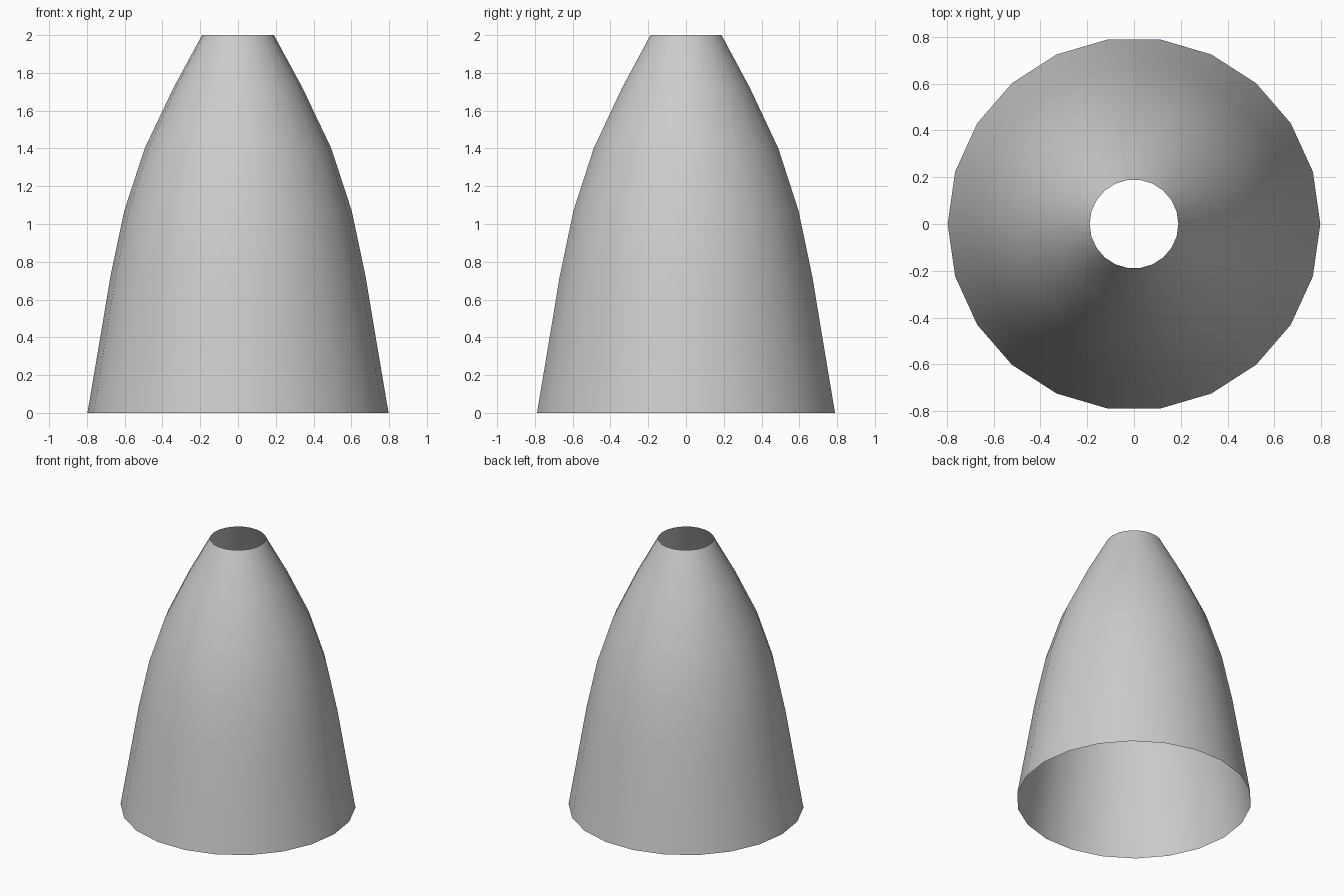
import bpy, bmesh
from math import cos, sin, tau

if "Cube" in bpy.data.objects:
    bpy.data.objects.remove(bpy.data.objects["Cube"])

SIDES = 22
# Shell profile: (radius, height)
PROFILE = [(0.797, 0), (0.736, 0.36), (0.676, 0.72), (0.602, 1.07),
           (0.494, 1.40), (0.342, 1.72), (0.19, 2.0)]

# Open tapered shell, lathed from the profile
bm = bmesh.new()
rings = [[bm.verts.new((r * cos(tau * i / SIDES), r * sin(tau * i / SIDES), z))
          for i in range(SIDES)] for r, z in PROFILE]
for low, high in zip(rings, rings[1:]):
    for i in range(SIDES):
        j = (i + 1) % SIDES
        face = bm.faces.new((low[i], low[j], high[j], high[i]))
        face.smooth = True

mesh = bpy.data.meshes.new("tapered_shell")
bm.to_mesh(mesh)
bm.free()
shell = bpy.data.objects.new("tapered_shell", mesh)
bpy.context.collection.objects.link(shell)
